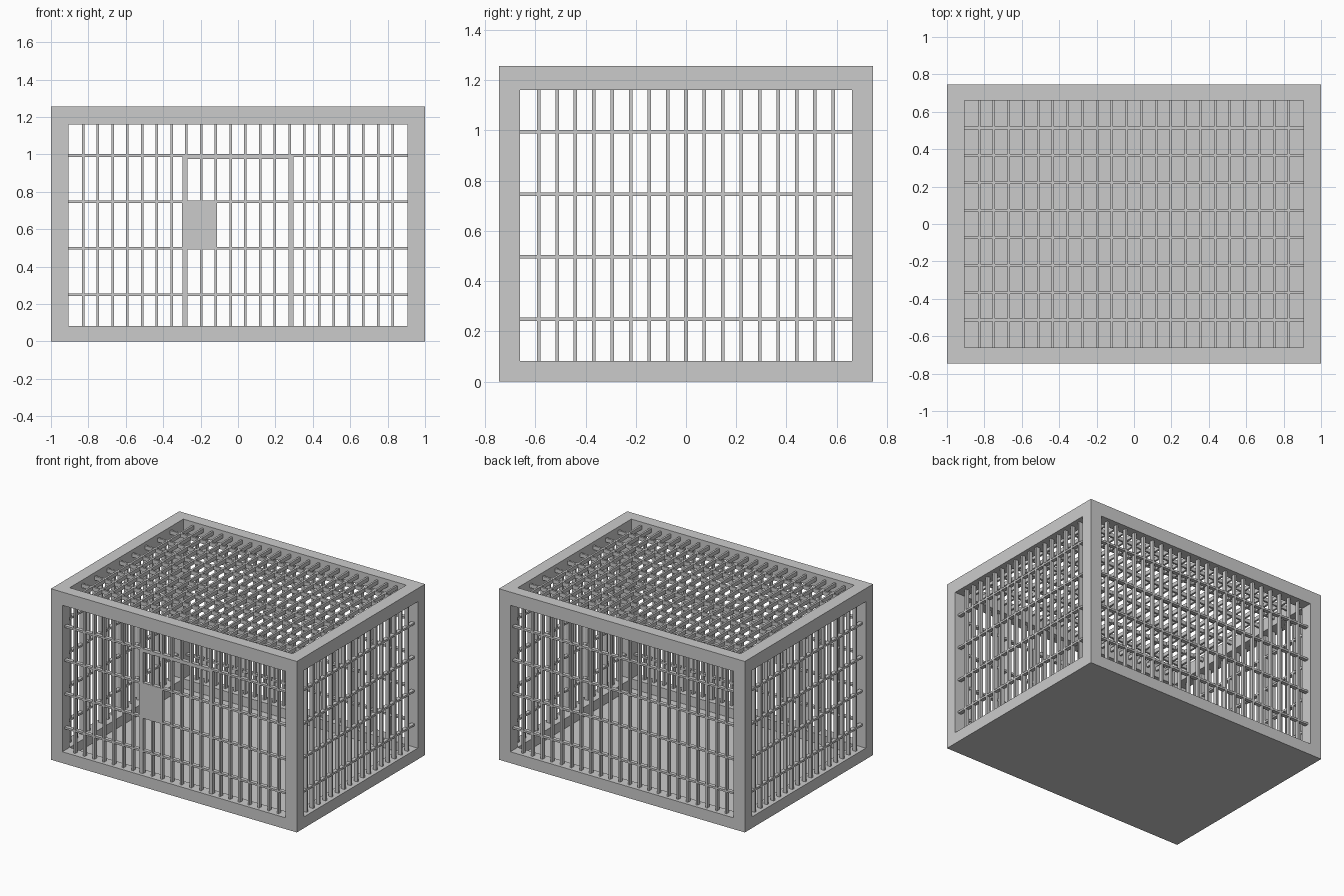
import bpy, bmesh
from mathutils import Matrix, Vector

if "Cube" in bpy.data.objects:
    bpy.data.objects.remove(bpy.data.objects["Cube"])

X, Y, H = 1.0, 0.745, 1.257         # outer half sizes and height
IX, IY = 0.907, 0.66                # inner half sizes of the openings
Z0, Z1 = 0.083, 1.16                # opening bottom and top
INSET, DEPTH, W = 0.025, 0.028, 0.007  # bar setback, bar depth, bar half width


def boxes(name, spans):
    """One object from boxes given as (x0, x1), (y0, y1), (z0, z1)."""
    bm = bmesh.new()
    for span in spans:
        mid = Vector([(a + b) / 2 for a, b in span])
        size = [abs(b - a) for a, b in span]
        bmesh.ops.create_cube(bm, size=1, matrix=Matrix.Translation(mid) @ Matrix.Diagonal((*size, 1)))
    mesh = bpy.data.meshes.new(name)
    bm.to_mesh(mesh)
    bm.free()
    ob = bpy.data.objects.new(name, mesh)
    bpy.context.collection.objects.link(ob)
    return ob


def steps(half, gaps):
    return [-half + 2 * half * k / gaps for k in range(1, gaps)]


def wide(c):
    return (c - W, c + W)


def plane(outer, sign=1):
    """Depth range of the bars behind an outer face."""
    return tuple(sorted((sign * (outer - INSET - DEPTH), sign * (outer - INSET))))


# Frame: corner posts and rails
boxes("corner_posts", [((s * IX, s * X), (t * IY, t * Y), (0, H))
                       for s in (-1, 1) for t in (-1, 1)])
for name, zr in (("bottom_rails", (0, Z0)), ("top_rails", (Z1, H))):
    boxes(name, [((-IX, IX), (s * IY, s * Y), zr) for s in (-1, 1)] +
                [((s * IX, s * X), (-IY, IY), zr) for s in (-1, 1)])
boxes("floor_panel", [((-IX, IX), (-IY, IY), (0, 0.012))])

# Bars of the four walls
xs, ys = steps(IX, 23), steps(IY, 18)
zs = [0.2485 * k for k in range(1, 5)]
for name, s in (("front_bars", -1), ("back_bars", 1)):
    p = plane(Y, s)
    boxes(name, [(wide(x), p, (Z0, Z1)) for x in xs] +
                [((-IX, IX), p, wide(z)) for z in zs])
for name, s in (("left_bars", -1), ("right_bars", 1)):
    p = plane(X, s)
    boxes(name, [(p, wide(y), (Z0, Z1)) for y in ys] +
                [(p, (-IY, IY), wide(z)) for z in zs])

# Roof grid
p = plane(H)
boxes("roof_bars", [(wide(x), (-IY, IY), p) for x in xs] +
                   [((-IX, IX), wide(y), p) for y in steps(IY, 9)])

# Door frame and lock plate, level with the front bars
p = plane(Y, -1)
boxes("door_frame", [((-0.298, -0.271), p, (Z0, 0.976)), ((0.269, 0.296), p, (Z0, 0.976)),
                     ((-0.298, 0.296), p, (0.976, 1.002))])
boxes("lock_plate", [((-0.3, -0.118), (p[0] - 0.001, p[1] + 0.001), (0.495, 0.75))])
